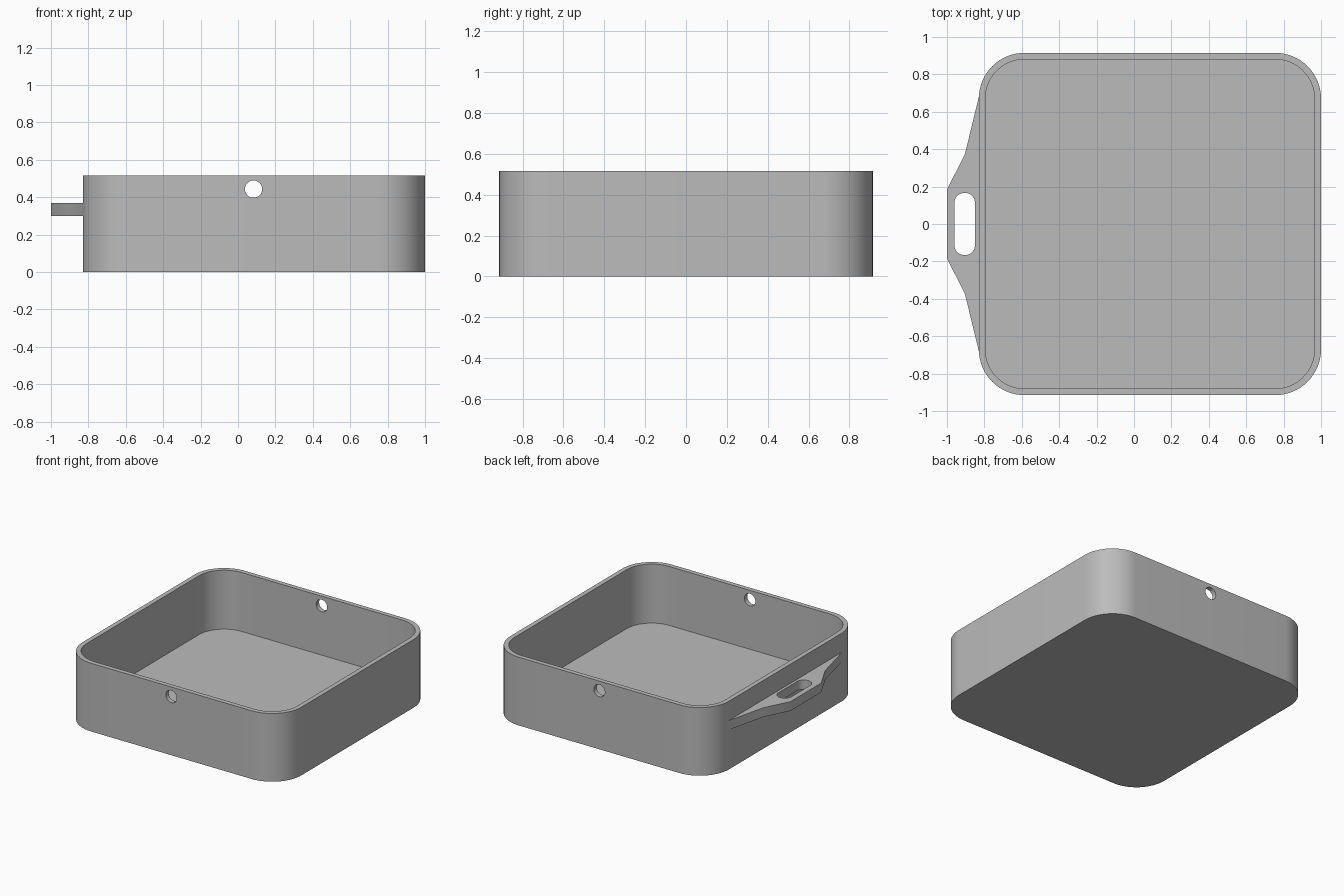
import bpy
import bmesh
from math import sin, cos, pi
from mathutils import Matrix

if "Cube" in bpy.data.objects:
    bpy.data.objects.remove(bpy.data.objects["Cube"], do_unlink=True)

# One plain grey for everything
grey = bpy.data.materials.new("plain grey")
grey.use_nodes = True
GREY = (0.5, 0.5, 0.5, 1)
grey.diffuse_color = GREY
grey.node_tree.nodes["Principled BSDF"].inputs["Base Color"].default_value = GREY


def rounded_rect(x0, x1, y, r, steps=16):
    """Outline of a rectangle with round corners, symmetric in y."""
    corners = [(x1 - r, y - r), (x0 + r, y - r), (x0 + r, r - y), (x1 - r, r - y)]
    return [(cx + r * cos(a), cy + r * sin(a))
            for q, (cx, cy) in enumerate(corners)
            for a in ((q + i / steps) * pi / 2 for i in range(steps + 1))]


def prism(name, outline, z0, z1):
    """Closed solid made by raising an outline from z0 to z1."""
    bm = bmesh.new()
    base = bm.faces.new([bm.verts.new((x, y, z0)) for x, y in outline])
    top = bmesh.ops.extrude_face_region(bm, geom=[base])["geom"]
    verts = [g for g in top if isinstance(g, bmesh.types.BMVert)]
    bmesh.ops.translate(bm, verts=verts, vec=(0, 0, z1 - z0))
    bmesh.ops.remove_doubles(bm, verts=bm.verts, dist=1e-5)
    bmesh.ops.recalc_face_normals(bm, faces=bm.faces)
    return finish(name, bm)


def finish(name, bm):
    mesh = bpy.data.meshes.new(name)
    bm.to_mesh(mesh)
    bm.free()
    mesh.materials.append(grey)
    ob = bpy.data.objects.new(name, mesh)
    bpy.context.collection.objects.link(ob)
    return ob


def activate(ob):
    bpy.ops.object.select_all(action='DESELECT')
    ob.select_set(True)
    bpy.context.view_layer.objects.active = ob


def cut(ob, cutter):
    """Subtract the cutter from the part, then discard it."""
    cutter.hide_render = True
    mod = ob.modifiers.new("cut", 'BOOLEAN')
    mod.operation = 'DIFFERENCE'
    mod.solver = 'EXACT'
    mod.object = cutter
    activate(ob)
    bpy.ops.object.modifier_apply(modifier=mod.name)
    bpy.data.objects.remove(cutter, do_unlink=True)


# Open tray with a thick floor
HEIGHT, WALL, FLOOR = 0.515, 0.035, 0.07
LEFT, RIGHT, HALF_Y, RADIUS = -0.83, 1.0, 0.915, 0.245
tray = prism("tray", rounded_rect(LEFT, RIGHT, HALF_Y, RADIUS), 0, HEIGHT)
cavity = rounded_rect(LEFT + WALL, RIGHT - WALL, HALF_Y - WALL, RADIUS - WALL)
cut(tray, prism("cavity_cutter", cavity, FLOOR, HEIGHT + 0.1))

# Round hole through the front and back walls
bm = bmesh.new()
bmesh.ops.create_cone(bm, cap_ends=True, segments=32, radius1=0.046, radius2=0.046, depth=2.2,
                      matrix=Matrix.Translation((0.083, 0, 0.443)) @ Matrix.Rotation(pi / 2, 4, 'X'))
cut(tray, finish("hole_cutter", bm))

# Tapered side tab with a rounded slot
edge = [(-0.815, 0.74), (-0.905, 0.37), (-1.0, 0.185)]
tab = prism("side_tab", edge + [(x, -y) for x, y in reversed(edge)], 0.3, 0.37)
cut(tab, prism("slot_cutter", rounded_rect(-0.96, -0.85, 0.167, 0.055, 8), 0.2, 0.5))

for part in (tray, tab):
    activate(part)
    bpy.ops.object.shade_smooth_by_angle(angle=pi / 6)
